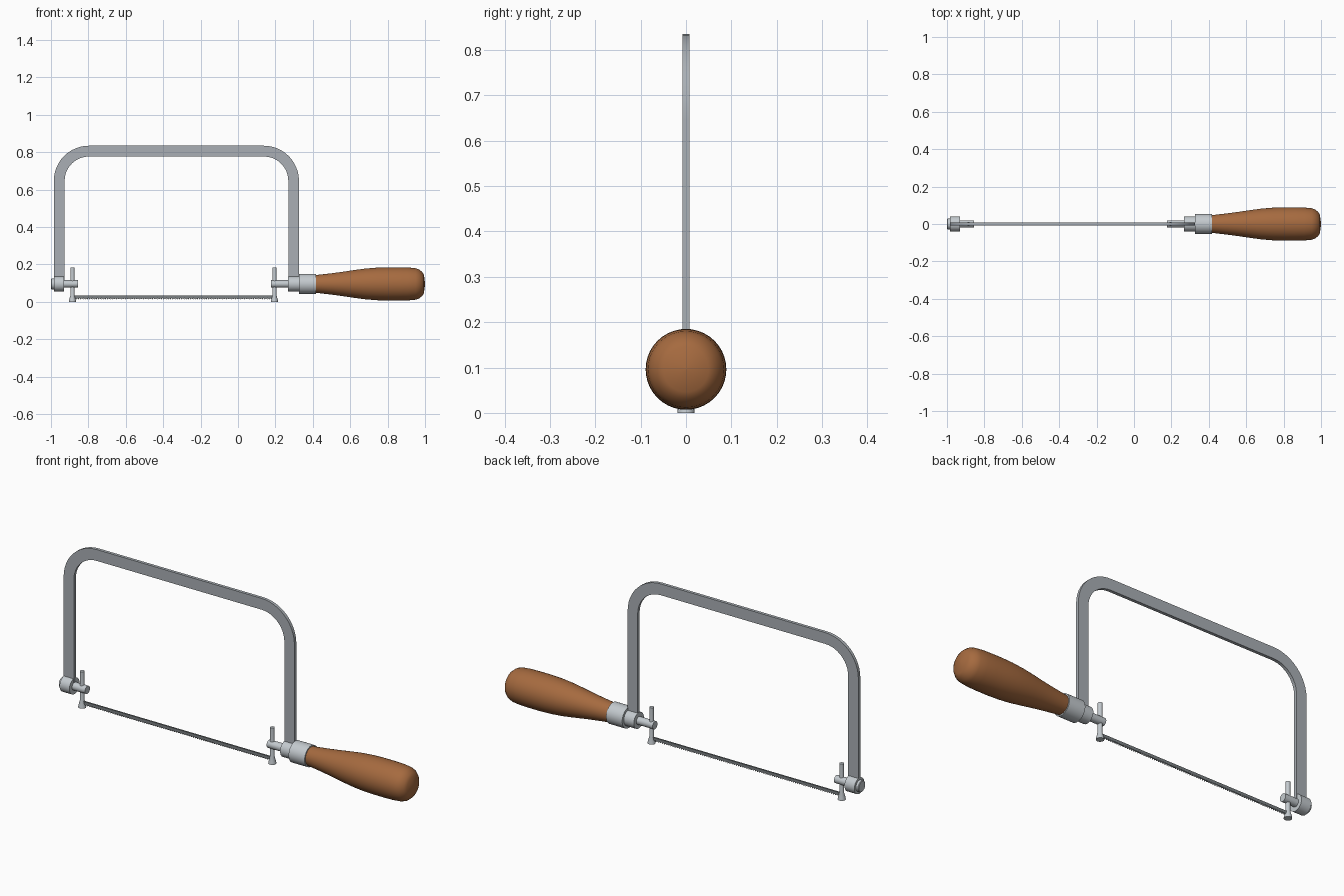
import bpy, bmesh, math
from mathutils import Matrix, Vector

if "Cube" in bpy.data.objects:
    bpy.data.objects.remove(bpy.data.objects["Cube"])

AXIS_Z = 0.096           # height of the handle axis
PIN_X = (-0.885, 0.195)  # blade holder positions


def material(name, rgb):
    m = bpy.data.materials.new(name)
    m.diffuse_color = (*rgb, 1)
    m.use_nodes = True
    m.node_tree.nodes["Principled BSDF"].inputs["Base Color"].default_value = m.diffuse_color
    return m


FRAME = material("frame steel", (0.40, 0.43, 0.46))
BRIGHT = material("bright steel", (0.55, 0.59, 0.62))
BLADE = material("blade steel", (0.20, 0.22, 0.23))
WOOD = material("varnished wood", (0.38, 0.145, 0.05))


def finish(name, bm, mat, smooth=True):
    bmesh.ops.remove_doubles(bm, verts=bm.verts, dist=1e-6)
    bmesh.ops.recalc_face_normals(bm, faces=bm.faces)
    me = bpy.data.meshes.new(name)
    bm.to_mesh(me)
    bm.free()
    me.materials.append(mat)
    ob = bpy.data.objects.new(name, me)
    bpy.context.collection.objects.link(ob)
    if smooth:
        bpy.ops.object.select_all(action='DESELECT')
        ob.select_set(True)
        bpy.context.view_layer.objects.active = ob
        bpy.ops.object.shade_smooth_by_angle(angle=math.radians(32))
    return ob


def lathe(name, profile, mat, matrix, sides=32):
    """Spin (distance along axis, radius) points about local x."""
    bm = bmesh.new()
    rings = []
    for d, r in profile:
        rings.append([bm.verts.new(matrix @ Vector((
            d, r * math.cos(2 * math.pi * i / sides), r * math.sin(2 * math.pi * i / sides))))
            for i in range(sides)])
    for a, b in zip(rings, rings[1:]):
        for i in range(sides):
            j = (i + 1) % sides
            bm.faces.new((a[i], a[j], b[j], b[i]))
    bm.faces.new(rings[0])
    bm.faces.new(rings[-1])
    return finish(name, bm, mat)


def plate(name, outline, half, mat, smooth=False):
    """Extrude an x-z outline symmetrically in y."""
    bm = bmesh.new()
    f = bm.faces.new([bm.verts.new((x, -half, z)) for x, z in outline])
    ext = bmesh.ops.extrude_face_region(bm, geom=[f])
    bmesh.ops.translate(bm, vec=(0, 2 * half, 0),
                        verts=[v for v in ext["geom"] if isinstance(v, bmesh.types.BMVert)])
    return finish(name, bm, mat, smooth)


ALONG = Matrix.Translation((0, 0, AXIS_Z))


def rod(name, x0, x1, r, mat=BRIGHT, bevel=0.0):
    prof = [(x0, r), (x1, r)]
    if bevel:
        prof = [(x0, r - bevel), (x0 + bevel, r), (x1 - bevel, r), (x1, r - bevel)]
    return lathe(name, prof, mat, ALONG)


# Bowed frame: flat bar with two rounded corners
def arch(x0, x1, top, radius, foot, steps=12):
    pts = [(x0, foot)]
    for cx, start in ((x0 + radius, 180), (x1 - radius, 90)):
        for i in range(steps + 1):
            a = math.radians(start - 90 * i / steps)
            pts.append((cx + radius * math.cos(a), top - radius + radius * math.sin(a)))
    return pts + [(x1, foot)]


outer = arch(-0.985, 0.326, 0.835, 0.188, 0.10)
inner = arch(-0.927, 0.269, 0.777, 0.130, 0.10)
plate("bow_frame", outer + inner[::-1], 0.008, FRAME, True)

# Bosses, spigots and end cap along the handle axis
rod("left_boss", -0.985, -0.929, 0.041)
rod("left_end_cap", -1.0, -0.98, 0.029, bevel=0.003)
rod("left_spigot", -0.94, -0.855, 0.020)
rod("right_boss", 0.268, 0.326, 0.041)
rod("right_spigot", 0.176, 0.28, 0.020)
rod("ferrule", 0.325, 0.416, 0.054)

# Turned wooden handle
handle = [(0.41, 0.047), (0.44, 0.050), (0.50, 0.057), (0.56, 0.065), (0.62, 0.074),
          (0.68, 0.082), (0.74, 0.087), (0.80, 0.089), (0.86, 0.089), (0.91, 0.088),
          (0.95, 0.084), (0.968, 0.078), (0.985, 0.064), (0.994, 0.050), (1.0, 0.003)]
lathe("handle", handle, WOOD, ALONG, 40)

# Vertical blade holders with flared feet
UP = Matrix.Rotation(-math.pi / 2, 4, 'Y')
for side, x in zip(("left", "right"), PIN_X):
    lathe(side + "_blade_pin",
          [(0.0, 0.019), (0.010, 0.018), (0.035, 0.011), (0.185, 0.011)],
          BRIGHT, Matrix.Translation((x, 0, 0)) @ UP, 20)

# Toothed blade
teeth = 90
step = (PIN_X[1] - PIN_X[0]) / teeth
edge = []
for i in range(teeth):
    x = PIN_X[0] + i * step
    edge += [(x, 0.020), (x + step * 0.8, 0.013)]
edge += [(PIN_X[1], 0.020), (PIN_X[1], 0.033), (PIN_X[0], 0.033)]
plate("blade", edge, 0.004, BLADE)
